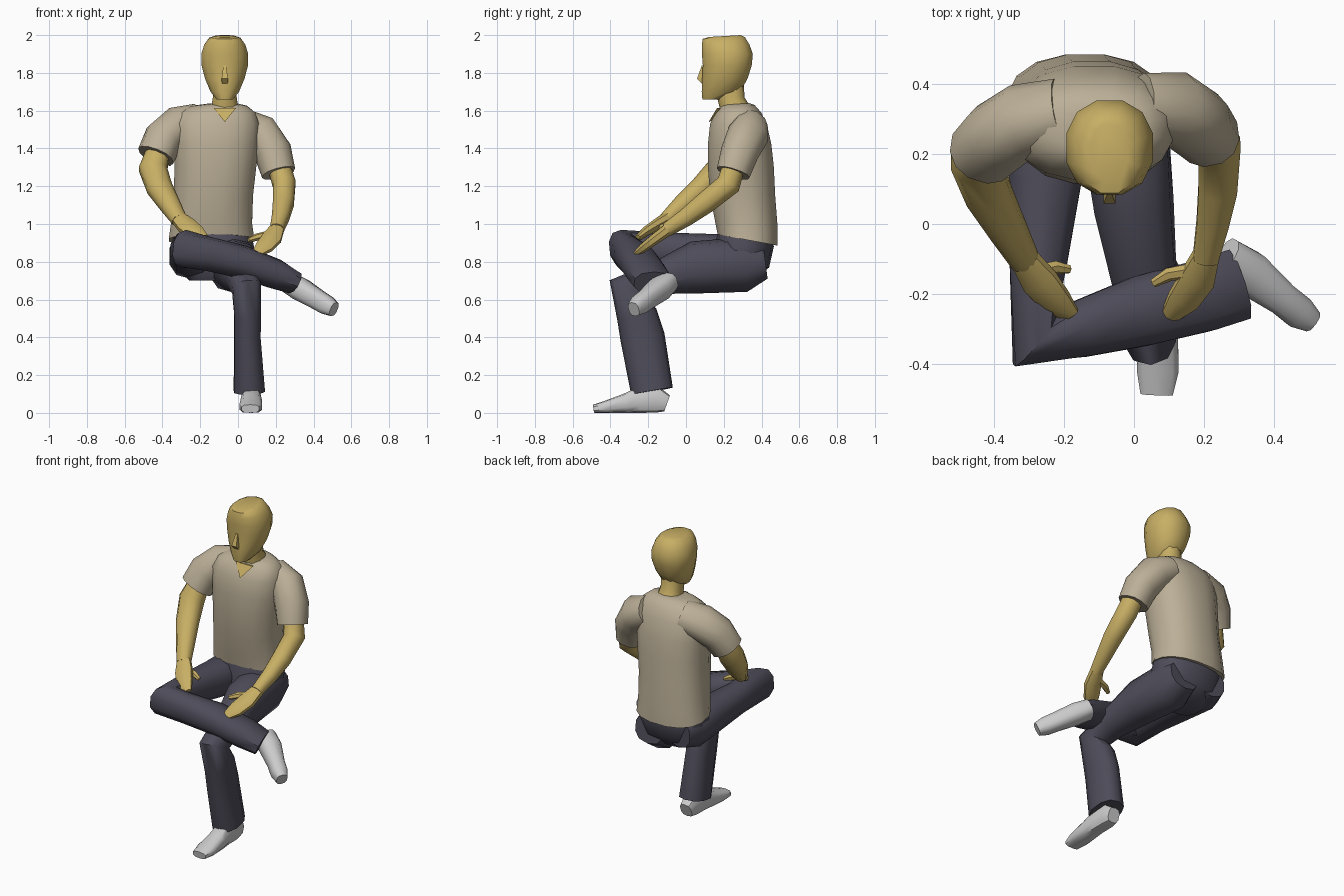
import bpy, bmesh, math
from mathutils import Vector


def material(name, rgb):
    m = bpy.data.materials.new(name)
    m.diffuse_color = (*rgb, 1)
    return m


SKIN = material("skin", (0.58, 0.43, 0.13))
SHIRT = material("shirt", (0.50, 0.43, 0.31))
DENIM = material("trousers", (0.075, 0.072, 0.10))
SHOE = material("shoes", (0.55, 0.55, 0.55))


def finish(name, bm, mat, angle=45):
    bmesh.ops.recalc_face_normals(bm, faces=bm.faces)
    me = bpy.data.meshes.new(name)
    bm.to_mesh(me)
    bm.free()
    me.materials.append(mat)
    ob = bpy.data.objects.new(name, me)
    bpy.context.collection.objects.link(ob)
    bpy.ops.object.select_all(action='DESELECT')
    ob.select_set(True)
    bpy.context.view_layer.objects.active = ob
    bpy.ops.object.shade_smooth_by_angle(angle=math.radians(angle))
    return ob


def loft(name, rings, mat, n=12, p=0.9):
    """Skin rings of (centre, u axis, v axis); p below 1 makes sections boxier."""
    def bend(c):
        return math.copysign(abs(c) ** p, c)
    bm = bmesh.new()
    loops = []
    for c, u, v in rings:
        loop = []
        for i in range(n):
            a = 2 * math.pi * (i + 0.5) / n
            co = c + u * bend(math.cos(a)) + v * bend(math.sin(a))
            co.z = max(co.z, 0)
            loop.append(bm.verts.new(co))
        loops.append(loop)
    for a, b in zip(loops, loops[1:]):
        for i in range(n):
            j = (i + 1) % n
            bm.faces.new((a[i], a[j], b[j], b[i]))
    bm.faces.new(loops[0])
    bm.faces.new(loops[-1])
    return finish(name, bm, mat)


def tube(name, path, mat, n=10, p=0.9, up=(0, -1, 1)):
    """Path points are x, y, z, half width, half height."""
    pts = [Vector(q[:3]) for q in path]
    rings = []
    for i, q in enumerate(path):
        t = Vector()
        if i:
            t += (pts[i] - pts[i - 1]).normalized()
        if i < len(pts) - 1:
            t += (pts[i + 1] - pts[i]).normalized()
        u = t.cross(Vector(up)).normalized()
        v = u.cross(t).normalized()
        rings.append((pts[i], u * q[3], v * q[4]))
    return loft(name, rings, mat, n, p)


def stack(name, levels, mat, n=12, p=0.85):
    """Level rings of z, x centre, half width, front y, back y, front-to-back tilt."""
    rings = []
    for z, x, r, yf, yb, tilt in levels:
        rings.append((Vector((x, (yf + yb) / 2, z)), Vector((r, 0, 0)),
                      Vector((0, (yb - yf) / 2, tilt))))
    return loft(name, rings, mat, n, p)


# Head, nose and neck
stack("head", [
    (1.66, -0.07, 0.045, 0.085, 0.20, 0), (1.70, -0.07, 0.078, 0.08, 0.29, 0),
    (1.77, -0.07, 0.108, 0.082, 0.33, 0), (1.84, -0.07, 0.127, 0.085, 0.352, 0),
    (1.90, -0.07, 0.128, 0.08, 0.358, 0), (1.95, -0.07, 0.112, 0.08, 0.34, 0),
    (1.985, -0.07, 0.085, 0.085, 0.315, 0.005), (1.995, -0.07, 0.055, 0.12, 0.29, 0.005)],
    SKIN, 12, 0.9)
stack("nose", [
    (1.745, -0.07, 0.022, 0.075, 0.12, 0), (1.77, -0.07, 0.024, 0.048, 0.12, 0),
    (1.84, -0.07, 0.010, 0.078, 0.12, 0)], SKIN, 4, 1)
stack("neck", [
    (1.55, -0.07, 0.09, 0.19, 0.38, 0), (1.62, -0.07, 0.073, 0.18, 0.335, 0.01),
    (1.67, -0.07, 0.066, 0.165, 0.31, 0), (1.76, -0.07, 0.066, 0.16, 0.305, 0)], SKIN, 10)

# Skin showing in the collar opening
bm = bmesh.new()
for co in ((-0.07, 0.12, 1.54), (-0.13, 0.165, 1.615), (-0.01, 0.165, 1.615), (-0.07, 0.26, 1.60)):
    bm.verts.new(co)
bmesh.ops.convex_hull(bm, input=bm.verts)
finish("collar_skin", bm, SKIN)

# Shirt body
stack("shirt_body", [
    (0.915, -0.14, 0.230, 0.165, 0.488, -0.03), (1.00, -0.14, 0.218, 0.15, 0.488, -0.02),
    (1.15, -0.13, 0.213, 0.125, 0.475, 0), (1.30, -0.12, 0.220, 0.113, 0.468, 0),
    (1.42, -0.115, 0.228, 0.113, 0.455, 0), (1.53, -0.115, 0.230, 0.125, 0.430, 0),
    (1.59, -0.11, 0.205, 0.155, 0.400, 0), (1.625, -0.10, 0.150, 0.18, 0.365, 0.005),
    (1.635, -0.08, 0.085, 0.19, 0.335, 0.005)], SHIRT, 16)

# Sleeves
tube("left_sleeve", [
    (-0.21, 0.32, 1.54, 0.09, 0.10), (-0.32, 0.295, 1.515, 0.10, 0.11),
    (-0.395, 0.245, 1.45, 0.105, 0.105), (-0.435, 0.205, 1.36, 0.10, 0.095)], SHIRT, 12)
tube("right_sleeve", [
    (0.02, 0.34, 1.52, 0.09, 0.09), (0.12, 0.33, 1.475, 0.10, 0.11),
    (0.185, 0.285, 1.38, 0.10, 0.10), (0.215, 0.25, 1.27, 0.09, 0.09)], SHIRT, 12)

# Arms
tube("left_arm", [
    (-0.41, 0.22, 1.42, 0.06, 0.06), (-0.45, 0.175, 1.29, 0.078, 0.07),
    (-0.415, 0.08, 1.19, 0.070, 0.062), (-0.36, -0.02, 1.10, 0.056, 0.054),
    (-0.31, -0.11, 1.02, 0.043, 0.038)], SKIN)
tube("right_arm", [
    (0.21, 0.26, 1.33, 0.06, 0.06), (0.245, 0.225, 1.21, 0.063, 0.065),
    (0.24, 0.10, 1.11, 0.058, 0.058), (0.225, 0.0, 1.035, 0.048, 0.048),
    (0.205, -0.10, 0.97, 0.038, 0.038)], SKIN)

# Hands and thumbs
tube("left_hand", [
    (-0.315, -0.10, 1.03, 0.042, 0.036), (-0.27, -0.165, 0.99, 0.056, 0.030),
    (-0.225, -0.22, 0.955, 0.050, 0.025), (-0.18, -0.26, 0.925, 0.028, 0.014)], SKIN, 8)
tube("right_hand", [
    (0.207, -0.09, 0.975, 0.040, 0.034), (0.18, -0.16, 0.925, 0.055, 0.030),
    (0.14, -0.22, 0.88, 0.050, 0.025), (0.10, -0.265, 0.845, 0.028, 0.014)], SKIN, 8)
tube("left_thumb", [
    (-0.29, -0.14, 1.00, 0.022, 0.022), (-0.225, -0.125, 0.975, 0.020, 0.018),
    (-0.185, -0.13, 0.955, 0.012, 0.012)], SKIN, 6)
tube("right_thumb", [
    (0.19, -0.13, 0.95, 0.022, 0.022), (0.10, -0.145, 0.93, 0.020, 0.018),
    (0.055, -0.17, 0.915, 0.012, 0.012)], SKIN, 6)

# Trousers: seat, leg crossed over, leg standing on the floor
stack("trouser_seat", [
    (0.70, -0.13, 0.13, 0.18, 0.36, 0), (0.77, -0.13, 0.205, 0.14, 0.44, 0),
    (0.88, -0.135, 0.225, 0.15, 0.465, 0), (0.96, -0.135, 0.205, 0.17, 0.455, 0)], DENIM, 14)
tube("crossed_trouser_leg", [
    (-0.24, 0.42, 0.83, 0.09, 0.09), (-0.25, 0.32, 0.83, 0.118, 0.12),
    (-0.255, 0.12, 0.84, 0.108, 0.108), (-0.275, -0.12, 0.86, 0.085, 0.095),
    (-0.285, -0.335, 0.87, 0.095, 0.10), (-0.15, -0.30, 0.84, 0.085, 0.09),
    (0.02, -0.25, 0.80, 0.105, 0.088), (0.20, -0.205, 0.735, 0.108, 0.08),
    (0.295, -0.175, 0.69, 0.108, 0.062)], DENIM, 10, 0.85, up=(0, 0, 1))
tube("standing_trouser_leg", [
    (-0.03, 0.42, 0.80, 0.10, 0.09), (-0.03, 0.31, 0.785, 0.13, 0.145),
    (0.0, 0.05, 0.77, 0.115, 0.14), (0.03, -0.16, 0.71, 0.095, 0.085),
    (0.045, -0.305, 0.655, 0.078, 0.11), (0.05, -0.26, 0.52, 0.073, 0.108),
    (0.05, -0.23, 0.40, 0.072, 0.118), (0.06, -0.18, 0.115, 0.085, 0.112)], DENIM, 10, 0.85)

# Shoes
tube("standing_shoe", [
    (0.07, -0.10, 0.05, 0.040, 0.045), (0.07, -0.15, 0.068, 0.052, 0.068),
    (0.07, -0.25, 0.068, 0.052, 0.068), (0.07, -0.32, 0.050, 0.058, 0.052),
    (0.068, -0.42, 0.032, 0.062, 0.034), (0.065, -0.488, 0.022, 0.048, 0.022)],
    SHOE, 10, 0.7, up=(0, 0, 1))
tube("crossed_shoe", [
    (0.26, -0.10, 0.695, 0.065, 0.055), (0.33, -0.14, 0.655, 0.066, 0.062),
    (0.42, -0.21, 0.60, 0.050, 0.055), (0.47, -0.25, 0.57, 0.050, 0.052),
    (0.508, -0.277, 0.548, 0.034, 0.040)], SHOE, 10, 0.75, up=(0, 0, 1))
